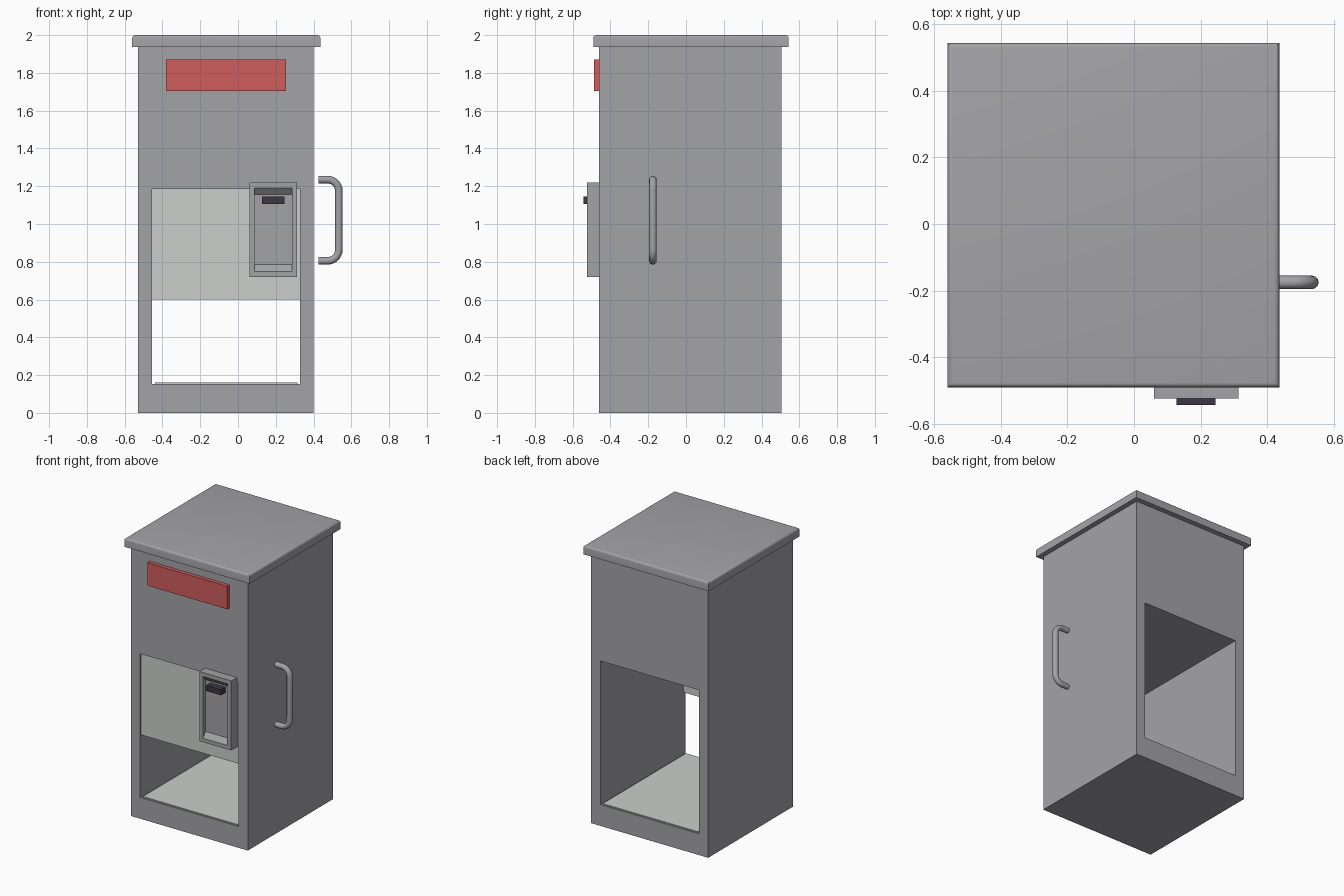
import bpy, bmesh, math

if "Cube" in bpy.data.objects:
    bpy.data.objects.remove(bpy.data.objects["Cube"])


def material(name, rgb):
    m = bpy.data.materials.new(name)
    m.diffuse_color = (*rgb, 1)
    m.use_nodes = True
    m.node_tree.nodes["Principled BSDF"].inputs["Base Color"].default_value = m.diffuse_color
    return m


GREY = material("painted grey", (0.37, 0.37, 0.39))
PALE = material("pale panel", (0.60, 0.62, 0.60))
RED = material("sign red", (0.62, 0.11, 0.11))
DARK = material("dark plastic", (0.045, 0.037, 0.055))


def finish(name, bm, mat):
    bmesh.ops.recalc_face_normals(bm, faces=bm.faces[:])
    me = bpy.data.meshes.new(name)
    bm.to_mesh(me)
    bm.free()
    me.materials.append(mat)
    ob = bpy.data.objects.new(name, me)
    bpy.context.collection.objects.link(ob)
    return ob


def box_bm(x, y, z):
    bm = bmesh.new()
    bmesh.ops.create_cube(bm, size=1)
    for v in bm.verts:
        v.co = [(a[0] + a[1]) / 2 + c * (a[1] - a[0]) for a, c in zip((x, y, z), v.co)]
    return bm


def box(name, x, y, z, mat):
    return finish(name, box_bm(x, y, z), mat)


def smooth(ob, angle=40):
    bpy.ops.object.select_all(action='DESELECT')
    ob.select_set(True)
    bpy.context.view_layer.objects.active = ob
    bpy.ops.object.shade_smooth_by_angle(angle=math.radians(angle))


def rect(x0, x1, z0, z1):
    return [(x0, z0), (x1, z0), (x1, z1), (x0, z1)]


# Cabinet: rectangular frame profile extruded from front to back
bm = bmesh.new()
outer = [bm.verts.new((x, -0.46, z)) for x, z in rect(-0.53, 0.40, 0, 1.94)]
inner = [bm.verts.new((x, -0.46, z)) for x, z in rect(-0.455, 0.327, 0.153, 1.185)]
faces = [bm.faces.new((outer[i], outer[(i + 1) % 4], inner[(i + 1) % 4], inner[i]))
         for i in range(4)]
ext = bmesh.ops.extrude_face_region(bm, geom=faces, use_keep_orig=True)
for v in ext["geom"]:
    if isinstance(v, bmesh.types.BMVert):
        v.co.y = 0.505
finish("cabinet", bm, GREY)

# Roof slab with softly rounded top edges
bm = box_bm((-0.56, 0.436), (-0.49, 0.543), (1.937, 2.0))
top = [e for e in bm.edges if all(v.co.z > 1.99 for v in e.verts)]
bmesh.ops.bevel(bm, geom=top, offset=0.015, segments=4, profile=0.5, affect='EDGES')
smooth(finish("roof", bm, GREY))

# Front window panel, floor tray and sign
box("window_panel", (-0.455, 0.327), (-0.452, -0.437), (0.60, 1.185), PALE)
box("floor_tray", (-0.44, 0.315), (-0.45, 0.495), (0.15, 0.16), PALE)
box("sign", (-0.38, 0.255), (-0.487, -0.455), (1.705, 1.87), RED)

# Control housing with recessed front
bm = box_bm((0.06, 0.313), (-0.524, -0.45), (0.72, 1.22))
front = min(bm.faces, key=lambda f: f.calc_center_median().y)
bmesh.ops.inset_region(bm, faces=[front], thickness=0.04)
cup = bmesh.ops.extrude_face_region(bm, geom=[front])
new = [g for g in cup["geom"] if isinstance(g, bmesh.types.BMVert)]
for v in new:
    v.co.y += 0.03
    v.co.z = 0.785 if v.co.z < 1 else 1.157
if front.is_valid:
    bm.faces.remove(front)
finish("control_housing", bm, GREY)
box("control_latch", (0.127, 0.245), (-0.543, -0.493), (1.105, 1.145), DARK)

# Side handle: round tube along a bracket path
R, X, Z0, Z1 = 0.06, 0.534, 0.805, 1.235
path = [(0.425, Z0)]
for cz, start in ((Z0 + R, -90), (Z1 - R, 0)):
    for i in range(9):
        a = math.radians(start + 90 * i / 8)
        path.append((X - R + R * math.cos(a), cz + R * math.sin(a)))
path.append((0.425, Z1))
cu = bpy.data.curves.new("side_handle", 'CURVE')
cu.dimensions = '3D'
cu.bevel_depth = 0.02
cu.bevel_resolution = 4
cu.use_fill_caps = True
sp = cu.splines.new('POLY')
sp.points.add(len(path) - 1)
for p, (x, z) in zip(sp.points, path):
    p.co = (x, -0.175, z, 1)
cu.materials.append(GREY)
handle = bpy.data.objects.new("side_handle", cu)
bpy.context.collection.objects.link(handle)
bpy.ops.object.select_all(action='DESELECT')
handle.select_set(True)
bpy.context.view_layer.objects.active = handle
bpy.ops.object.convert(target='MESH')
smooth(bpy.context.view_layer.objects.active)
